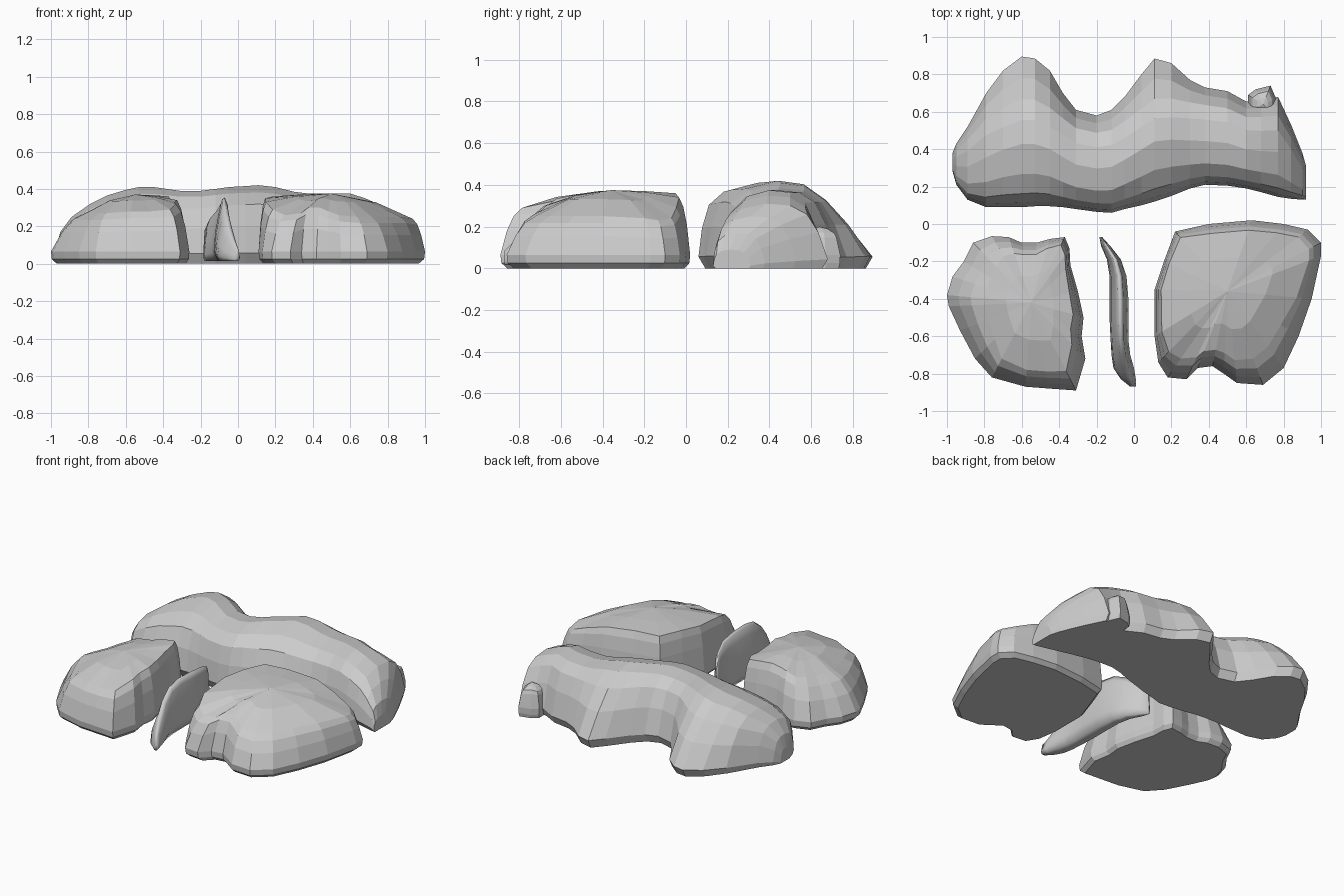
import bpy, bmesh
from mathutils import Vector


def build(name, rings, tip=None, smooth=False):
    """Skin a stack of equal closed rings; close the last one with a tip or a face."""
    bm = bmesh.new()
    rows = [[bm.verts.new(p) for p in ring] for ring in rings]
    n = len(rows[0])
    for a, b in zip(rows, rows[1:]):
        for i in range(n):
            j = (i + 1) % n
            bm.faces.new((a[i], a[j], b[j], b[i]))
    bm.faces.new(rows[0][::-1])
    if tip:
        t = bm.verts.new(tip)
        for i in range(n):
            bm.faces.new((rows[-1][i], rows[-1][(i + 1) % n], t))
    else:
        bm.faces.new(rows[-1])
    bmesh.ops.recalc_face_normals(bm, faces=bm.faces[:])
    me = bpy.data.meshes.new(name)
    bm.to_mesh(me)
    bm.free()
    for p in me.polygons:
        p.use_smooth = smooth
    ob = bpy.data.objects.new(name, me)
    bpy.context.collection.objects.link(ob)
    return ob


def boulder(name, outline, centre):
    """Outline points carry x, y, shoulder inset (0-1) and shoulder height."""
    c = Vector(centre)

    def ring(inset, height):
        out = []
        for x, y, w, h in outline:
            p = Vector((x, y)).lerp(c.xy, inset(w))
            out.append((p.x, p.y, height(h)))
        return out

    rings = [
        ring(lambda w: 0.07, lambda h: 0.0),
        ring(lambda w: 0.01, lambda h: 0.025),
        ring(lambda w: 0.0, lambda h: 0.065),
        ring(lambda w: w * 0.3, lambda h: h * 0.62),
        ring(lambda w: w * 0.62, lambda h: h * 0.87),
        ring(lambda w: w, lambda h: h),
        ring(lambda w: w + (1 - w) * 0.45, lambda h: h + (c.z - h) * 0.65),
    ]
    return build(name, rings, tip=c)


# left boulder: long slope on the left, steep wall on the right
boulder("left_boulder", [
    (-1.0, -.38, .45, .28), (-.97, -.28, .45, .28), (-.91, -.20, .4, .28),
    (-.86, -.10, .4, .29), (-.76, -.065, .3, .30), (-.67, -.07, .25, .33),
    (-.60, -.10, .2, .34), (-.52, -.10, .2, .35), (-.45, -.08, .15, .36),
    (-.37, -.07, .12, .36), (-.345, -.13, .12, .36), (-.34, -.22, .12, .35),
    (-.30, -.36, .18, .34), (-.27, -.50, .2, .34), (-.28, -.60, .22, .33),
    (-.26, -.72, .25, .32), (-.31, -.89, .22, .29), (-.45, -.88, .2, .28),
    (-.58, -.87, .2, .28), (-.76, -.82, .25, .27), (-.85, -.72, .35, .27),
    (-.93, -.57, .4, .27), (-.99, -.44, .45, .28)], (-.55, -.42, .37))

# right boulder: steep inner and rear walls, notch at the front
boulder("right_boulder", [
    (.11, -.35, .09, .35), (.11, -.60, .1, .33), (.13, -.74, .15, .29),
    (.18, -.82, .22, .26), (.28, -.83, .25, .27), (.34, -.77, .22, .30),
    (.42, -.76, .22, .30), (.48, -.80, .25, .28), (.55, -.85, .25, .26),
    (.69, -.86, .28, .25), (.80, -.77, .28, .25), (.88, -.60, .25, .25),
    (.95, -.40, .18, .25), (1.0, -.17, .13, .24), (1.0, -.10, .13, .23),
    (.93, -.03, .12, .24), (.80, 0.0, .13, .29), (.63, .02, .14, .34),
    (.40, 0.0, .14, .36), (.22, -.04, .1, .36), (.16, -.20, .08, .36)],
    (.50, -.36, .375))


def section(near, far, height, profile):
    """Cross-section scaled between two edges: list of (across, up)."""
    return [(near + (far - near) * u, height * v) for u, v in profile]


# back boulder: two rear lobes, lofted along x from steep to gentle profiles
STEEP = [(.06, 0), (0, .14), (.03, .48), (.09, .76), (.22, .92), (.45, 1),
         (.67, .97), (.82, .84), (.92, .56), (1, .14), (.95, 0)]
GENTLE = [(.05, 0), (0, .14), (.03, .48), (.09, .76), (.22, .91), (.42, 1),
          (.58, .96), (.72, .78), (.86, .50), (1, .14), (.96, 0)]
rings = []
for x, near, far, h in [
        (-.97, .28, .38, .09), (-.95, .21, .43, .17), (-.89, .13, .52, .25),
        (-.79, .09, .70, .32), (-.70, .09, .82, .365), (-.60, .09, .895, .395),
        (-.53, .095, .885, .41), (-.45, .095, .82, .41), (-.38, .09, .70, .40),
        (-.31, .08, .61, .39), (-.20, .065, .58, .39), (-.12, .06, .61, .40),
        (-.05, .08, .68, .41), (.04, .10, .80, .415), (.11, .12, .885, .42),
        (.20, .15, .86, .41), (.30, .19, .77, .385), (.38, .21, .73, .375),
        (.50, .205, .71, .375), (.60, .19, .655, .375), (.68, .17, .66, .35),
        (.77, .145, .68, .31), (.84, .135, .53, .25), (.90, .13, .38, .17),
        (.92, .13, .31, .09)]:
    b = min(max((far - near - .52) / .22, 0), 1)
    prof = [(s[0] + (g[0] - s[0]) * b, s[1] + (g[1] - s[1]) * b)
            for s, g in zip(STEEP, GENTLE)]
    rings.append([(x, y, z) for y, z in section(near, far, h, prof)])
build("back_boulder", rings)

# chip standing out at the rear right of the back boulder
boulder("rear_chip", [(.61, .60, .3, .17), (.61, .69, .3, .17), (.65, .72, .3, .18),
                      (.73, .74, .3, .17), (.76, .67, .3, .17), (.75, .58, .3, .18)],
        (.69, .64, .20))

# thin upright slab lofted along y
BLADE = [(.2, 0), (0, .15), (.08, .45), (.3, .8), (.45, .97), (.6, 1),
         (.75, .88), (.85, .55), (1, .2), (.8, .02)]
rings = []
for y, left, right, h in [
        (-.07, -.185, -.170, .17), (-.12, -.175, -.125, .23), (-.19, -.145, -.07, .28),
        (-.28, -.13, -.04, .32), (-.40, -.13, -.03, .335), (-.52, -.13, -.03, .34),
        (-.62, -.125, -.03, .32), (-.70, -.12, -.02, .26), (-.77, -.11, 0, .18),
        (-.83, -.07, .01, .11), (-.87, -.02, .01, .07)]:
    rings.append([(x, y, z + .015) for x, z in section(left, right, h, BLADE)])
build("thin_slab", rings, smooth=True)
